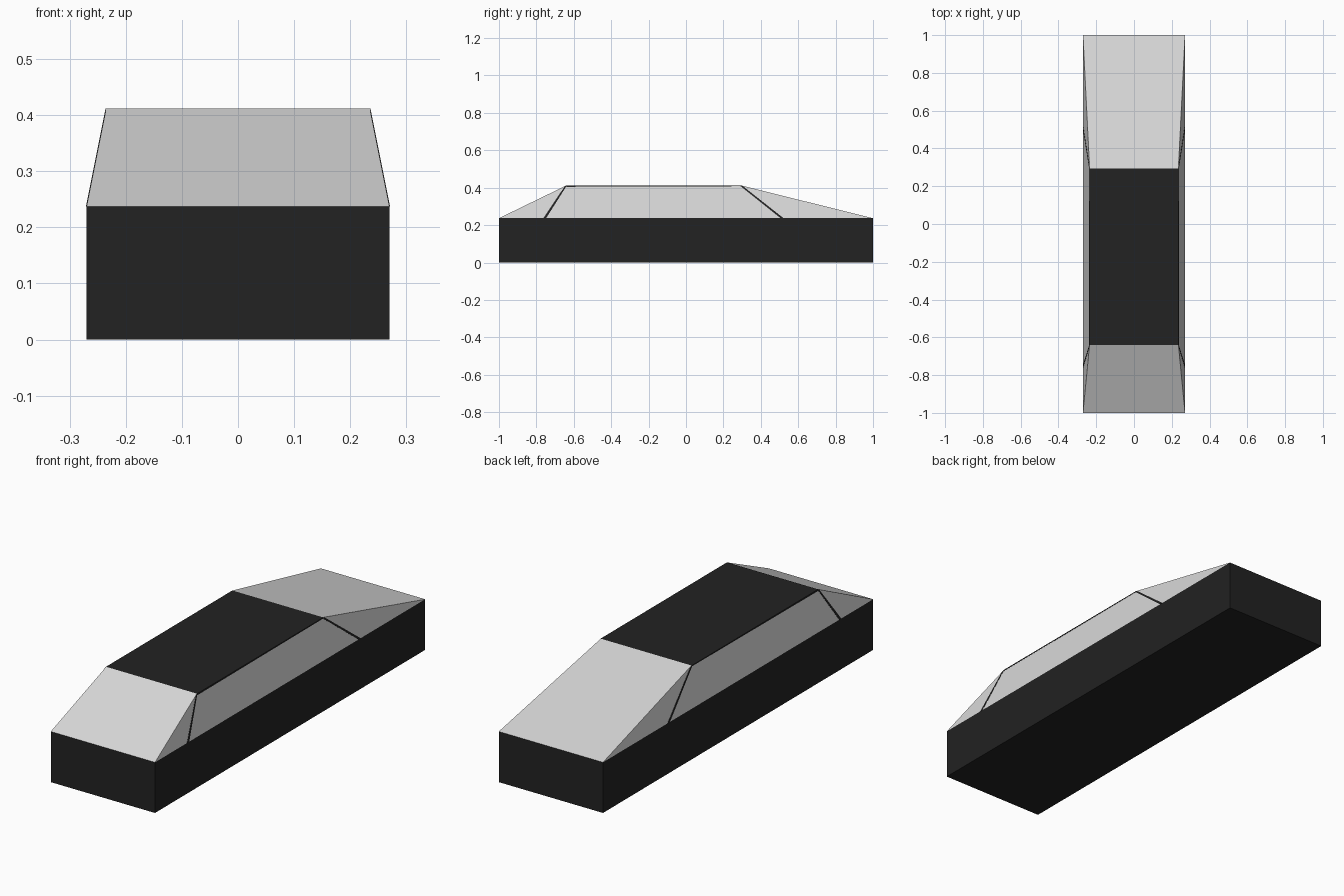
import bpy, bmesh

if "Cube" in bpy.data.objects:
    bpy.data.objects.remove(bpy.data.objects["Cube"])

def material(name, value):
    m = bpy.data.materials.new(name)
    m.diffuse_color = (value, value, value, 1)
    m.use_nodes = True
    m.node_tree.nodes["Principled BSDF"].inputs["Base Color"].default_value = m.diffuse_color
    return m

dark = material("black paint", 0.016)
glass = material("pale grey glass", 0.68)

W, L, BELT = 0.27, 1.0, 0.237             # body half width, half length, belt height
RW, RF, RB, TOP = 0.235, -0.64, 0.295, 0.412  # roof half width, front, back, height

def make(name, bm, mats):
    bmesh.ops.recalc_face_normals(bm, faces=bm.faces)
    me = bpy.data.meshes.new(name)
    bm.to_mesh(me)
    bm.free()
    for m in mats:
        me.materials.append(m)
    ob = bpy.data.objects.new(name, me)
    bpy.context.collection.objects.link(ob)
    return ob

def block(name, z0, z1, roof, mats):
    """Box on the full footprint whose top is the rectangle (half width, front, back)."""
    bm = bmesh.new()
    bmesh.ops.create_cube(bm, size=2)
    hw, y0, y1 = roof
    for v in bm.verts:
        x, y, z = v.co
        if z > 0:
            v.co = (x * hw, y1 if y > 0 else y0, z1)
        else:
            v.co = (x * W, y * L, z0)
    bm.normal_update()
    if len(mats) > 1:
        for f in bm.faces:
            f.material_index = 1 if f.normal.z > 0.99 else 0
    return make(name, bm, mats)

# Lower body and tapered glass cabin with dark roof
block("lower_body", 0, BELT, (W, -L, L), [dark])
block("cabin", BELT, TOP, (RW, RF, RB), [glass, dark])

def side_x(z):
    return W + (RW - W) * (z - BELT) / (TOP - BELT)

def side_trim(name, outline):
    """Thin plate lying on both sloping cabin sides, outline in (y, z)."""
    bm = bmesh.new()
    for s in (1, -1):
        inner, outer = ([bm.verts.new((s * (side_x(z) + d), y, z)) for y, z in outline]
                        for d in (-0.002, 0.001))
        bm.faces.new(inner)
        bm.faces.new(outer)
        n = len(outline)
        for i in range(n):
            j = (i + 1) % n
            bm.faces.new((inner[i], inner[j], outer[j], outer[i]))
    return make(name, bm, [dark])

# Window pillars and roof edge
side_trim("front_pillar", [(-0.763, BELT), (-0.748, BELT), (-0.637, TOP), (-0.648, TOP - 0.004)])
side_trim("rear_pillar", [(0.506, BELT), (0.522, BELT), (0.302, TOP - 0.002), (0.287, TOP)])
side_trim("roof_edge", [(RF, TOP - 0.007), (RB, TOP - 0.004), (RB, TOP), (RF, TOP)])
